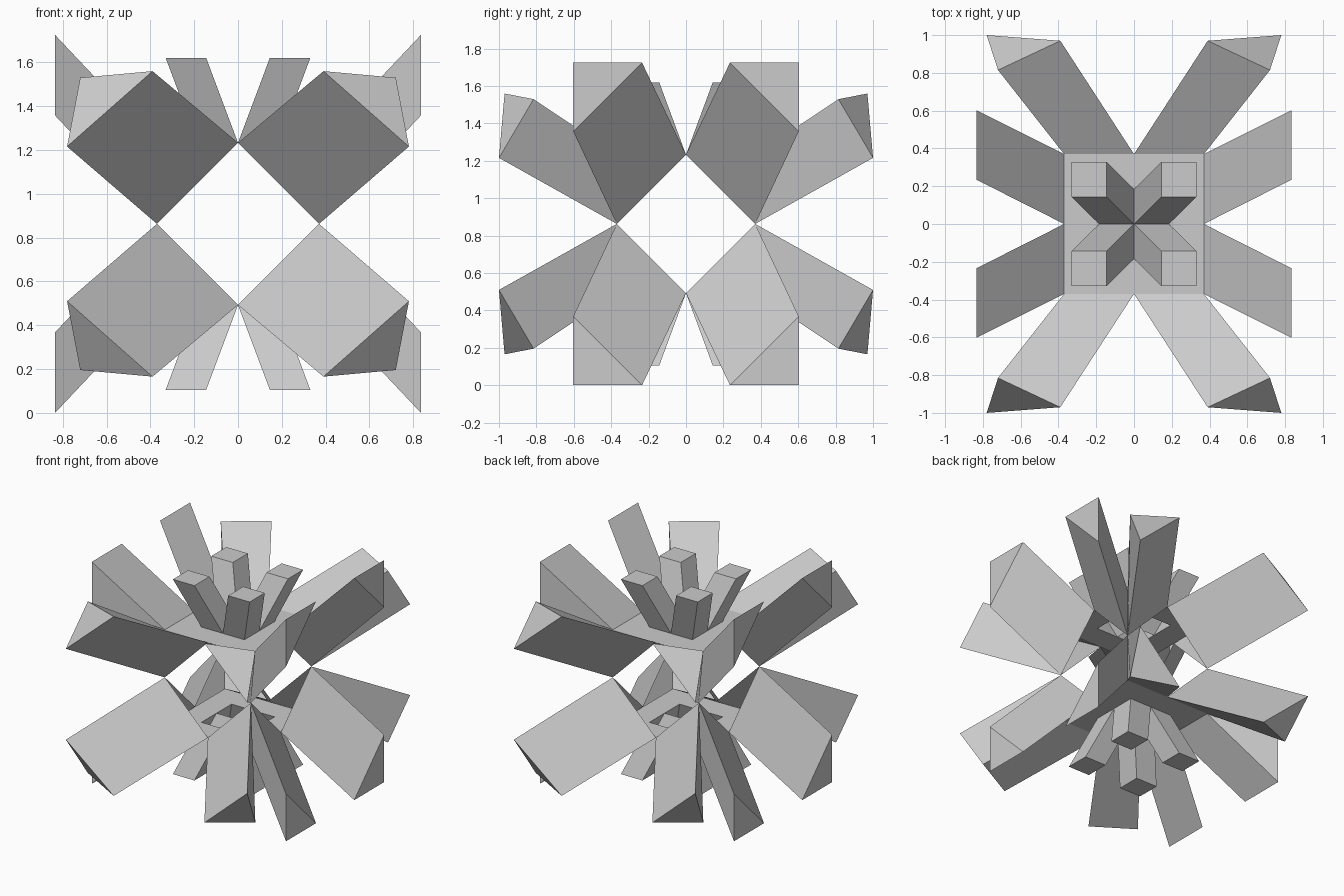
import bpy
import bmesh
from itertools import product
from mathutils import Vector

cube = bpy.data.objects.get("Cube")
if cube:
    bpy.data.objects.remove(cube, do_unlink=True)

MID = 0.8625   # height of the centre
H = 0.37       # half size of the hollow core
Q = H / 2

grey = bpy.data.materials.new("plain grey")
grey.use_nodes = True
colour = (0.6, 0.6, 0.6, 1)
grey.diffuse_color = colour
grey.node_tree.nodes["Principled BSDF"].inputs["Base Color"].default_value = colour


def finish(bm, name):
    mesh = bpy.data.meshes.new(name)
    bm.to_mesh(mesh)
    bm.free()
    mesh.materials.append(grey)
    obj = bpy.data.objects.new(name, mesh)
    obj.location.z = MID
    bpy.context.collection.objects.link(obj)


def arm(name, base, tip, sign):
    """Prism from base outline to tip outline, mirrored by sign, open at the base."""
    bm = bmesh.new()
    flip = lambda p: Vector(a * s for a, s in zip(p, sign))
    low = [bm.verts.new(flip(p)) for p in base]
    top = [bm.verts.new(flip(p)) for p in tip]
    cap = bm.faces.new(low)
    bm.faces.new(top)
    n = len(low)
    for i in range(n):
        j = (i + 1) % n
        bm.faces.new((low[i], low[j], top[j], top[i]))
    bmesh.ops.recalc_face_normals(bm, faces=bm.faces[:])
    bmesh.ops.delete(bm, geom=[cap], context='FACES_ONLY')
    finish(bm, name)


def plate(name, side):
    """Square plate whose middle is opened for the four small spikes."""
    bm = bmesh.new()
    bmesh.ops.create_grid(bm, x_segments=4, y_segments=4, size=H)
    inner = [f for f in bm.faces if max(map(abs, f.calc_center_median()[:2])) < Q]
    bmesh.ops.delete(bm, geom=inner, context='FACES')
    bmesh.ops.translate(bm, verts=bm.verts[:], vec=(0, 0, side * H))
    if side < 0:
        bmesh.ops.reverse_faces(bm, faces=bm.faces[:])
    finish(bm, name)


# Top and bottom of the core
plate("top_plate", 1)
plate("bottom_plate", -1)

# Arms, written for the left back upper corner and mirrored to all eight
long_base = [(0, H, H), (H, H, 0), (H, H, H)]
long_tip = [(0.39, 0.97, 0.697), (0.78, 1.0, 0.353), (0.72, 0.815, 0.667)]
side_base = [(H, 0, H), (H, H, 0), (H, H, H)]
side_tip = [(0.835, 0.235, MID), (0.835, 0.603, 0.495), (0.835, 0.603, MID)]
square = [(0, 0), (Q, 0), (Q, Q), (0, Q)]
spike_base = [(x, y, H) for x, y in square]
spike_tip = [(x + 0.145, y + 0.143, 0.757) for x, y in square]

for sign in product((1, -1), repeat=3):
    x, y, z = sign
    where = "_".join(("left" if x > 0 else "right",
                      "back" if y > 0 else "front",
                      "upper" if z > 0 else "lower"))
    arm(where + "_long_arm", long_base, long_tip, sign)
    arm(where + "_side_arm", side_base, side_tip, sign)
    arm(where + "_spike", spike_base, spike_tip, sign)
